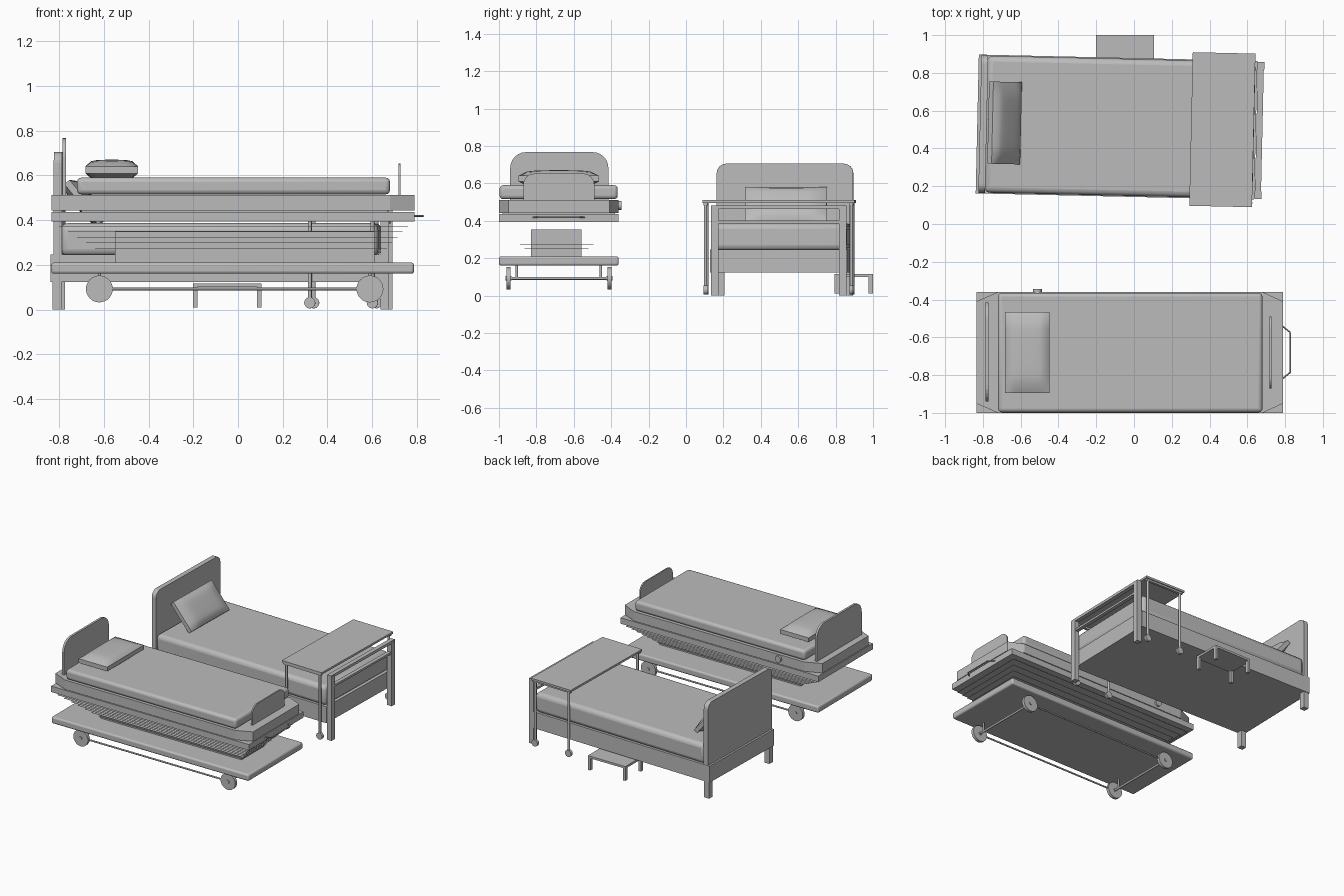
import bpy, bmesh, math
from mathutils import Matrix, Vector

cube = bpy.data.objects.get("Cube")
if cube:
    bpy.data.objects.remove(cube, do_unlink=True)

grey = bpy.data.materials.new("plain_grey")
grey.use_nodes = True
grey.diffuse_color = (0.5, 0.5, 0.5, 1)
grey.node_tree.nodes["Principled BSDF"].inputs["Base Color"].default_value = (0.5, 0.5, 0.5, 1)

# The rear bed is turned slightly about its own middle
MIDDLE = Vector((-0.075, 0.513, 0))
TURN = Matrix.Translation(MIDDLE) @ Matrix.Rotation(math.radians(-1.3), 4, 'Z') @ Matrix.Translation(-MIDDLE)
STRAIGHT = Matrix.Identity(4)


def finish(name, bm, place, smooth=False, bevel=0, segments=3):
    bmesh.ops.recalc_face_normals(bm, faces=bm.faces)
    mesh = bpy.data.meshes.new(name)
    bm.to_mesh(mesh)
    bm.free()
    mesh.materials.append(grey)
    obj = bpy.data.objects.new(name, mesh)
    bpy.context.collection.objects.link(obj)
    obj.matrix_world = place
    if bevel:
        mod = obj.modifiers.new("soft_edges", 'BEVEL')
        mod.width, mod.segments = bevel, segments
    if smooth:
        bpy.ops.object.select_all(action='DESELECT')
        obj.select_set(True)
        bpy.context.view_layer.objects.active = obj
        bpy.ops.object.shade_smooth_by_angle(angle=math.radians(40))
    return obj


def box(name, x, y, z, place=STRAIGHT, bevel=0):
    """Box from (min, max) ranges on each axis."""
    bm = bmesh.new()
    bmesh.ops.create_cube(bm, size=1)
    for v in bm.verts:
        for i, (lo, hi) in enumerate((x, y, z)):
            v.co[i] = lo + (v.co[i] + 0.5) * (hi - lo)
    return finish(name, bm, place, bevel > 0, bevel)


def rod(name, a, b, radius, place=STRAIGHT, sides=12):
    """Cylinder from point a to point b."""
    a, b = Vector(a), Vector(b)
    bm = bmesh.new()
    bmesh.ops.create_cone(bm, cap_ends=True, segments=sides, radius1=radius, radius2=radius,
                          depth=(b - a).length)
    turn = (b - a).to_track_quat('Z', 'Y').to_matrix().to_4x4()
    bm.transform(Matrix.Translation((a + b) / 2) @ turn)
    return finish(name, bm, place, True)


def prism(name, points, offset, place=STRAIGHT):
    bm = bmesh.new()
    face = bm.faces.new([bm.verts.new(p) for p in points])
    made = bmesh.ops.extrude_face_region(bm, geom=[face])["geom"]
    bmesh.ops.translate(bm, vec=offset, verts=[g for g in made if isinstance(g, bmesh.types.BMVert)])
    return finish(name, bm, place)


def end_board(name, x, thick, y, z, radius, place=STRAIGHT):
    """Upright board across the bed with rounded top corners."""
    points = [(x, y[1], z[0]), (x, y[0], z[0])]
    for cy, start in ((y[0] + radius, 180), (y[1] - radius, 90)):
        for i in range(7):
            a = math.radians(start - i * 15)
            points.append((x, cy + radius * math.cos(a), z[1] - radius + radius * math.sin(a)))
    prism(name, points, (thick, 0, 0), place)


def pillow(name, size, place):
    bm = bmesh.new()
    bmesh.ops.create_cube(bm, size=2)
    bmesh.ops.subdivide_edges(bm, edges=bm.edges[:], cuts=9, use_grid_fill=True)
    for v in bm.verts:
        dome = math.sqrt(max(0, (1 - v.co.x ** 4) * (1 - v.co.y ** 4)))
        pinch = 1 - 0.05 * (1 - max(abs(v.co.x), abs(v.co.y)) ** 2)
        v.co = Vector((v.co.x * size[0] * pinch, v.co.y * size[1] * pinch,
                       v.co.z * size[2] * (0.35 + 0.65 * dome))) / 2
    finish(name, bm, place, True)


def lerp(a, b, t):
    return a + (b - a) * t


# ---- Front bed: wheeled base ----
box("base_plate", (-0.835, 0.787), (-1, -0.36), (0.16, 0.21), bevel=0.012)
WHEEL_X, WHEEL_Y, AXLE_Z = (-0.62, 0.59), (-0.95, -0.41), 0.092
for x in WHEEL_X:
    rod("axle", (x, WHEEL_Y[0], AXLE_Z), (x, WHEEL_Y[1], AXLE_Z), 0.008)
    for y in WHEEL_Y:
        rod("wheel", (x, y - 0.011, AXLE_Z), (x, y + 0.011, AXLE_Z), 0.06, sides=32)
        rod("wheel_hub", (x, y - 0.016, AXLE_Z), (x, y + 0.016, AXLE_Z), 0.012)
        inner = y + (0.045 if y < -0.68 else -0.045)
        rod("wheel_post", (x, inner, AXLE_Z), (x, inner, 0.165), 0.007)
for y in WHEEL_Y:
    rod("side_bar", (WHEEL_X[0], y, AXLE_Z), (WHEEL_X[1], y, AXLE_Z), 0.006)

# Lift column with a stack of thin bellows leaves, wider toward the top
box("lift_column", (-0.55, 0.61), (-0.83, -0.56), (0.205, 0.352))
LEAVES = 7
for i in range(LEAVES):
    t = i / (LEAVES - 1)
    z = lerp(0.372, 0.225, t)
    box("bellows_leaf", (lerp(-0.8, -0.56, t), lerp(0.76, 0.62, t)),
        (lerp(-0.98, -0.84, t), lerp(-0.38, -0.55, t)), (z, z + 0.001))

# Deck, chamfered tray, mattress and pillow
box("deck", (-0.835, 0.79), (-1, -0.36), (0.393, 0.437))
tray = [(-0.72, -1), (0.68, -1), (0.79, -0.95), (0.79, -0.41),
        (0.68, -0.36), (-0.72, -0.36), (-0.835, -0.41), (-0.835, -0.95)]
prism("mattress_tray", [(x, y, 0.442) for x, y in tray], (0, 0, 0.07))
box("tray_joint", (-0.7, 0.67), (-0.98, -0.38), (0.43, 0.45))
box("front_mattress", (-0.72, 0.68), (-0.997, -0.365), (0.515, 0.59), bevel=0.02)
pillow("front_pillow", (0.235, 0.43, 0.09), Matrix.Translation((-0.565, -0.68, 0.625)))
end_board("front_headboard", -0.786, 0.016, (-0.94, -0.415), (0.5, 0.767), 0.085)
end_board("front_footboard", 0.717, 0.01, (-0.87, -0.49), (0.5, 0.652), 0.06)
rod("side_knob", (-0.512, -0.37, 0.482), (-0.512, -0.345, 0.482), 0.024, sides=20)

# Push handle at the foot
grip = [(0.785, -0.82, 0.418), (0.828, -0.785, 0.418), (0.828, -0.575, 0.418), (0.785, -0.54, 0.418)]
for a, b in zip(grip, grip[1:]):
    rod("push_handle", a, b, 0.004, sides=8)

# ---- Rear bed ----
box("bed_frame", (-0.83, 0.645), (0.145, 0.88), (0.123, 0.245), TURN)
box("rear_mattress", (-0.785, 0.635), (0.15, 0.875), (0.24, 0.386), TURN, bevel=0.03)
end_board("rear_headboard", -0.816, 0.036, (0.148, 0.878), (0.2, 0.705), 0.05, TURN)
for y in (0.17, 0.855):
    box("head_leg", (-0.822, -0.782), (y - 0.02, y + 0.02), (0, 0.13), TURN)
    box("foot_post", (0.645, 0.683), (y - 0.02, y + 0.02), (0, 0.475), TURN)
box("foot_rail", (0.648, 0.68), (0.15, 0.875), (0.462, 0.482), TURN)
box("lower_foot_rail", (0.65, 0.678), (0.15, 0.875), (0.385, 0.4), TURN)
pillow("rear_pillow", (0.235, 0.435, 0.085),
       Matrix.Translation((-0.685, 0.535, 0.48)) @ Matrix.Rotation(math.radians(-1.3), 4, 'Z')
       @ Matrix.Rotation(math.radians(50), 4, 'Y'))

# Overbed table on castors
box("table_top", (0.302, 0.634), (0.105, 0.918), (0.495, 0.51), TURN)
for y in (0.12, 0.9):
    box("table_side_rail", (0.31, 0.625), (y - 0.01, y + 0.01), (0.482, 0.497), TURN)
    for x in (0.33, 0.61):
        rod("table_leg", (x, y, 0.04), (x, y, 0.496), 0.009, TURN)
        rod("castor", (x, y - 0.01, 0.03), (x, y + 0.01, 0.03), 0.025, TURN, 20)

# Step stool
box("stool_top", (-0.202, 0.106), (0.795, 1), (0.1, 0.116))
for x in (-0.192, 0.096):
    for y in (0.807, 0.988):
        box("stool_leg", (x - 0.01, x + 0.01), (y - 0.012, y + 0.012), (0.01, 0.102))
